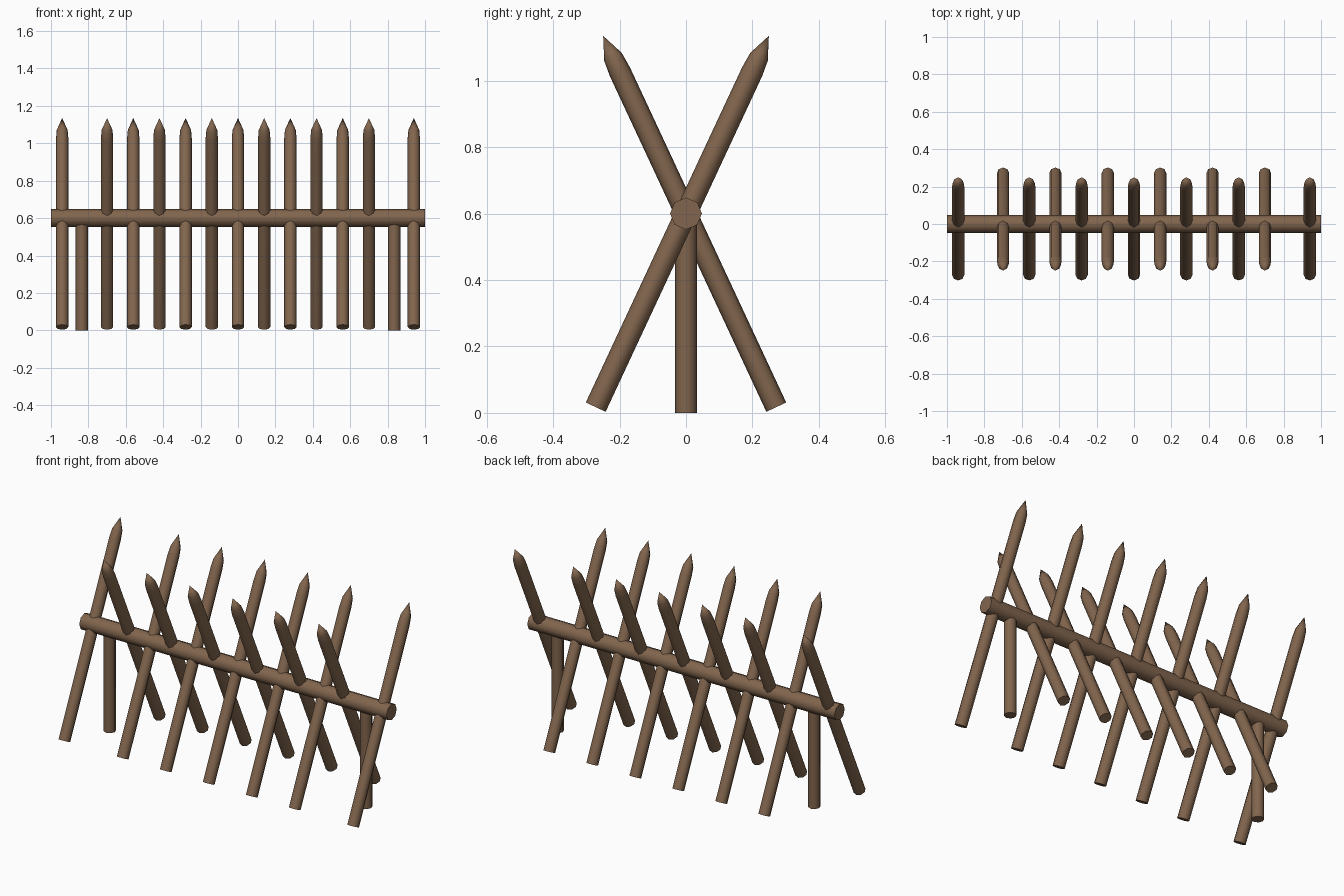
import bpy, bmesh
from math import sin, cos, pi, radians

if "Cube" in bpy.data.objects:
    bpy.data.objects.remove(bpy.data.objects["Cube"])

SIDES = 8
HUB_Z = 0.60      # height where the stakes cross the beam
LEAN = 25

wood = bpy.data.materials.new("brown_wood")
wood.diffuse_color = (0.22, 0.13, 0.075, 1)
wood.use_nodes = True
wood.node_tree.nodes["Principled BSDF"].inputs["Base Color"].default_value = wood.diffuse_color


def pole(name, profile, location, rotation=(0, 0, 0)):
    """Round pole along local z from (radius, height) pairs; radius 0 makes a point."""
    bm = bmesh.new()
    rings = []
    for r, z in profile:
        n = SIDES if r > 0 else 1
        rings.append([bm.verts.new((r * cos(2 * pi * i / n), r * sin(2 * pi * i / n), z))
                      for i in range(n)])
    for a, b in zip(rings, rings[1:]):
        for i in range(SIDES):
            j = (i + 1) % SIDES
            if len(b) == 1:
                bm.faces.new((a[i], a[j], b[0]))
            else:
                bm.faces.new((a[i], a[j], b[j], b[i]))
    bm.faces.new(rings[0][::-1])
    if len(rings[-1]) > 1:
        bm.faces.new(rings[-1])
    mesh = bpy.data.meshes.new(name)
    bm.to_mesh(mesh)
    bm.free()
    mesh.materials.append(wood)
    ob = bpy.data.objects.new(name, mesh)
    ob.location = location
    ob.rotation_euler = rotation
    bpy.context.collection.objects.link(ob)
    bpy.ops.object.select_all(action='DESELECT')
    ob.select_set(True)
    bpy.context.view_layer.objects.active = ob
    bpy.ops.object.shade_smooth_by_angle(angle=radians(50))
    return ob


# Horizontal beam
pole("beam", [(0.048, -1), (0.048, 1)], (0, 0, HUB_Z), (0, pi / 2, 0))

# Upright supports near the beam ends
for side, x in (("left", -0.835), ("right", 0.835)):
    pole("support_" + side, [(0.033, 0), (0.033, HUB_Z)], (x, 0, 0))

# Sharpened stakes, leaning alternately back and forward
stake = [(0.033, -0.643), (0.033, 0.47), (0.029, 0.52), (0, 0.59)]
for i in range(-5, 6):
    lean = -1 if i % 2 == 0 else 1
    pole("stake", stake, (i * 0.14, 0, HUB_Z), (radians(lean * LEAN), 0, 0))

# End stakes, both leaning back
for x in (-0.94, 0.94):
    pole("end_stake", stake, (x, 0, HUB_Z), (radians(-LEAN), 0, 0))
